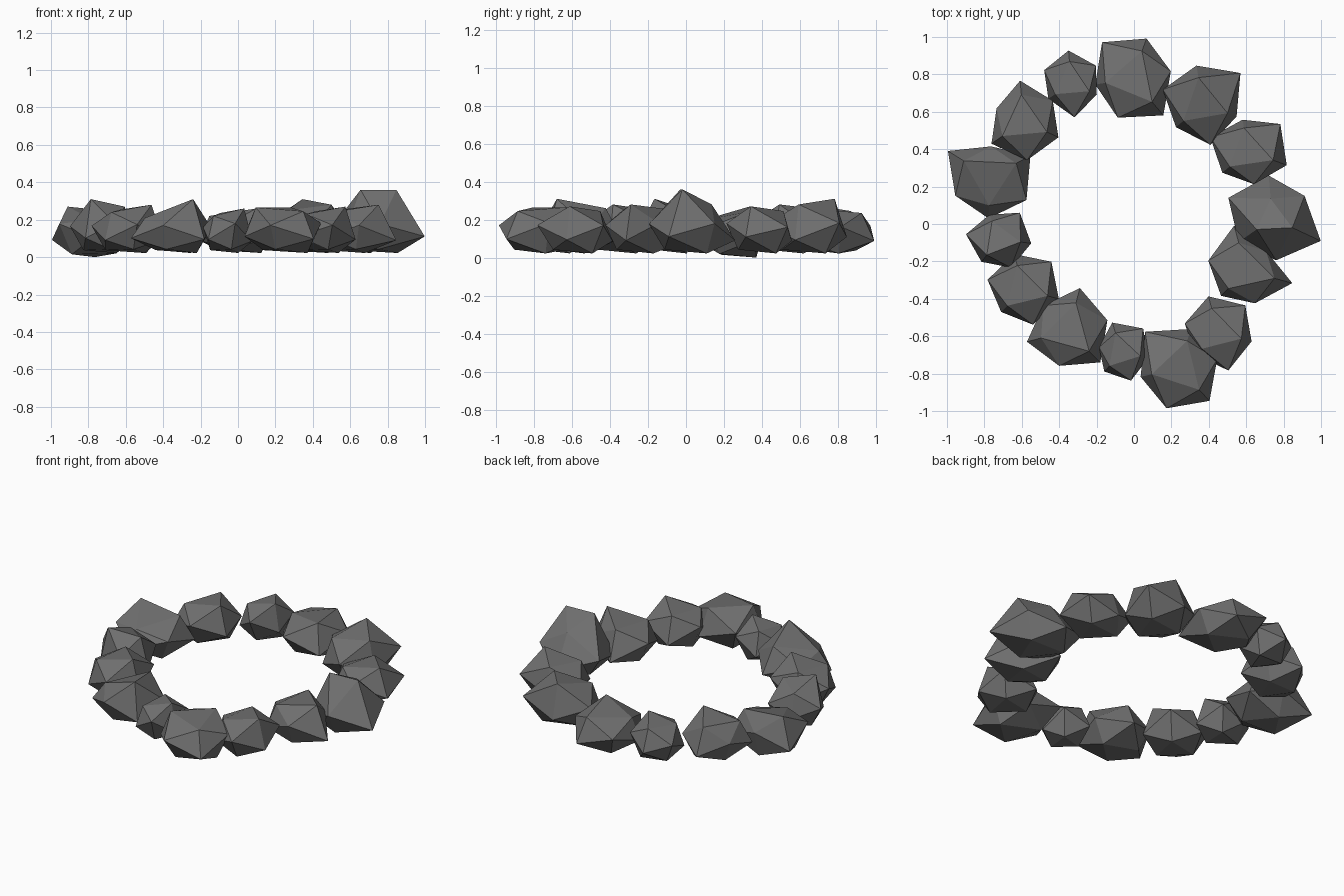
import bpy, bmesh, random
from math import radians, cos, sin

random.seed(4)

# Each stone: centre x, centre y, top height, first corner angle, six corner radii
STONES = [
    (-.01, .78, .26, 10, .21, .225, .25, .20, .225, .26),
    (.37, .64, .31, 40, .26, .21, .23, .19, .22, .19),
    (.61, .39, .27, 40, .225, .17, .215, .18, .18, .22),
    (.74, .03, .36, 35, .21, .23, .26, .22, .225, .285),
    (.60, -.25, .28, 45, .15, .25, .21, .19, .18, .255),
    (.45, -.58, .27, 45, .205, .20, .185, .17, .21, .185),
    (.24, -.77, .265, 13, .21, .218, .265, .21, .225, .24),
    (-.065, -.685, .26, 48, .17, .166, .125, .14, .16, .145),
    (-.35, -.57, .31, 15, .215, .235, .19, .23, .195, .24),
    (-.59, -.35, .28, 45, .21, .195, .20, .17, .195, .195),
    (-.72, -.08, .31, 52, .178, .14, .18, .155, .165, .172),
    (-.77, .25, .27, 88, .165, .265, .21, .22, .23, .245),
    (-.59, .55, .28, 35, .19, .217, .16, .21, .21, .205),
    (-.335, .755, .27, 35, .16, .173, .16, .15, .185, .15),
]
# How far each crown corner falls below the top, where a stone leans
LEAN = {2: (0, .06, .03), 4: (.08, 0, 0), 7: (0, 0, .02),
        9: (.05, .10, 0), 11: (.06, 0, .04), 12: (0, .07, .03)}

# Dark grey rock
rock = bpy.data.materials.new("dark_rock")
rock.diffuse_color = (.16, .16, .16, 1)


def stone(n, cx, cy, top, start, *radii):
    """Faceted boulder: a zigzag waist with three crown and three base corners."""
    bm = bmesh.new()

    def corner(angle, r, z):
        a = radians(angle)
        bm.verts.new((cx + r * cos(a), cy + r * sin(a), z))

    base = 0.0 if cx < -.75 else .022
    mean = sum(radii) / 6
    spread = .45 if top > .35 else .68    # the tall stone ends in a narrow ridge
    drops = LEAN.get(n, (.025, .04, 0))
    for i, r in enumerate(radii):
        z = (.17 if i % 2 == 0 else .10) + random.uniform(-.015, .015)
        corner(start + 60 * i, r, z)
    # crown corners sit over the low waist corners, base corners under the high ones
    for k in range(3):
        up, down = radii[2 * k + 1], radii[2 * k]
        corner(start + 60 + 120 * k, spread * (up + mean) / 2, top - drops[k])
        corner(start + 120 * k, .62 * (down + mean) / 2, base + (0, .015, .02)[k])
    bmesh.ops.convex_hull(bm, input=bm.verts)
    bmesh.ops.recalc_face_normals(bm, faces=bm.faces)
    mesh = bpy.data.meshes.new(f"ring_stone_{n:02d}")
    bm.to_mesh(mesh)
    bm.free()
    mesh.materials.append(rock)
    bpy.context.collection.objects.link(bpy.data.objects.new(mesh.name, mesh))


# Ring of stones, clockwise from the back
for n, data in enumerate(STONES, 1):
    stone(n, *data)
